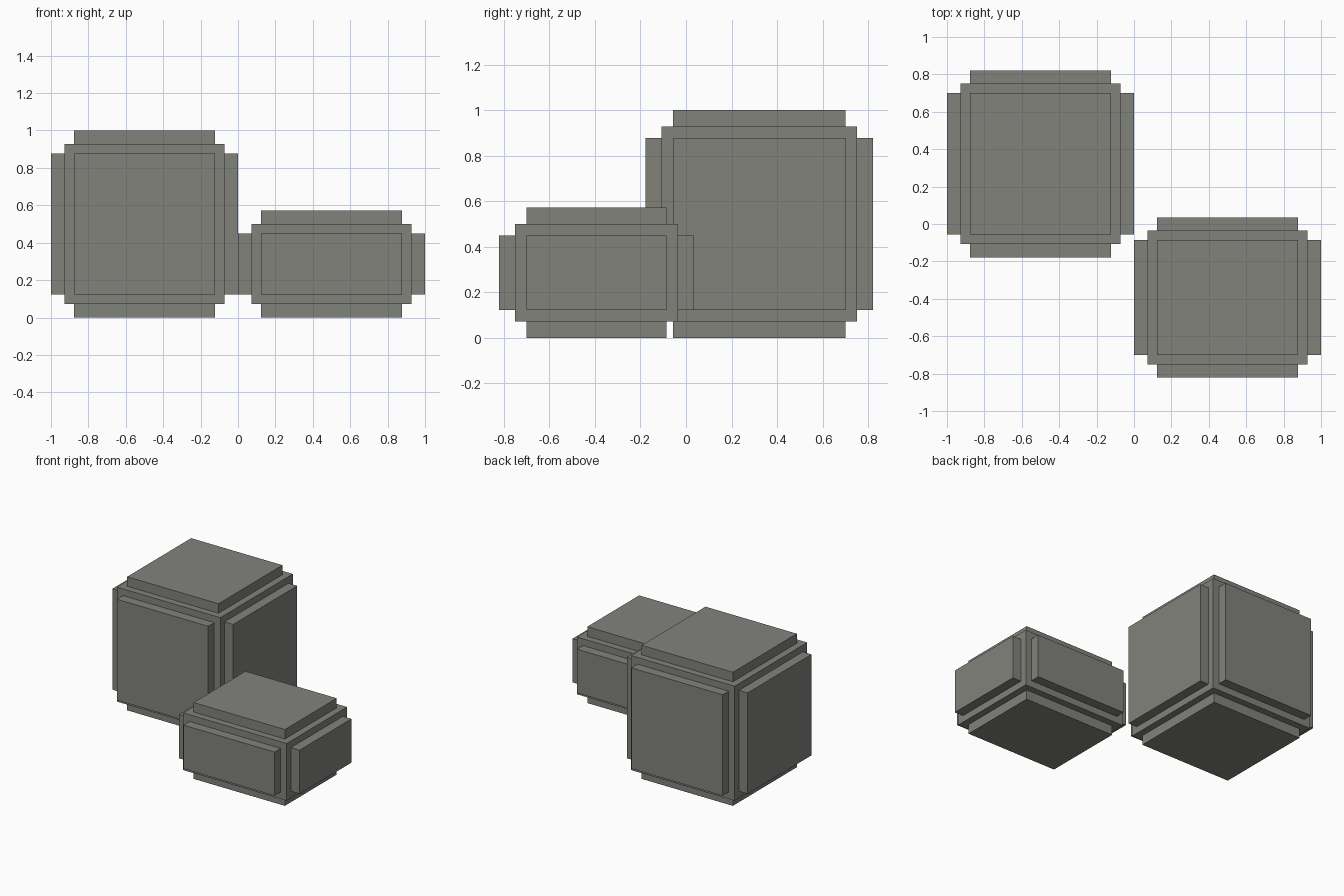
import bpy
import bmesh
from mathutils import Vector

if "Cube" in bpy.data.objects:
    bpy.data.objects.remove(bpy.data.objects["Cube"], do_unlink=True)

UNIT = 1 / 14  # panel thickness and border width

# Stone colour
stone = bpy.data.materials.new("warm_grey_stone")
stone.use_nodes = True
colour = (0.223, 0.223, 0.202, 1)
stone.diffuse_color = colour
stone.node_tree.nodes["Principled BSDF"].inputs["Base Color"].default_value = colour


def panelled_block(name, size, centre):
    """Block with a raised panel on every side; size and centre in units."""
    bm = bmesh.new()
    bmesh.ops.create_cube(bm, size=1)
    bmesh.ops.scale(bm, vec=[(s - 2) * UNIT for s in size], verts=bm.verts)
    bm.normal_update()

    # Border around each side, then the panel raised straight out of it
    sides = bm.faces[:]
    bmesh.ops.inset_individual(bm, faces=sides, thickness=UNIT)
    bm.normal_update()
    panels = bmesh.ops.extrude_discrete_faces(bm, faces=sides)["faces"]
    bm.normal_update()
    for panel in panels:
        bmesh.ops.translate(bm, vec=panel.normal * UNIT, verts=panel.verts)
    bmesh.ops.recalc_face_normals(bm, faces=bm.faces)

    mesh = bpy.data.meshes.new(name)
    bm.to_mesh(mesh)
    bm.free()
    mesh.materials.append(stone)
    block = bpy.data.objects.new(name, mesh)
    block.location = Vector(centre) * UNIT
    bpy.context.collection.objects.link(block)


# Tall cube behind on the right, low block in front on the left
panelled_block("large_block", (14, 14, 14), (-7, 4.5, 7))
panelled_block("small_block", (14, 12, 8), (7, -5.5, 4))
